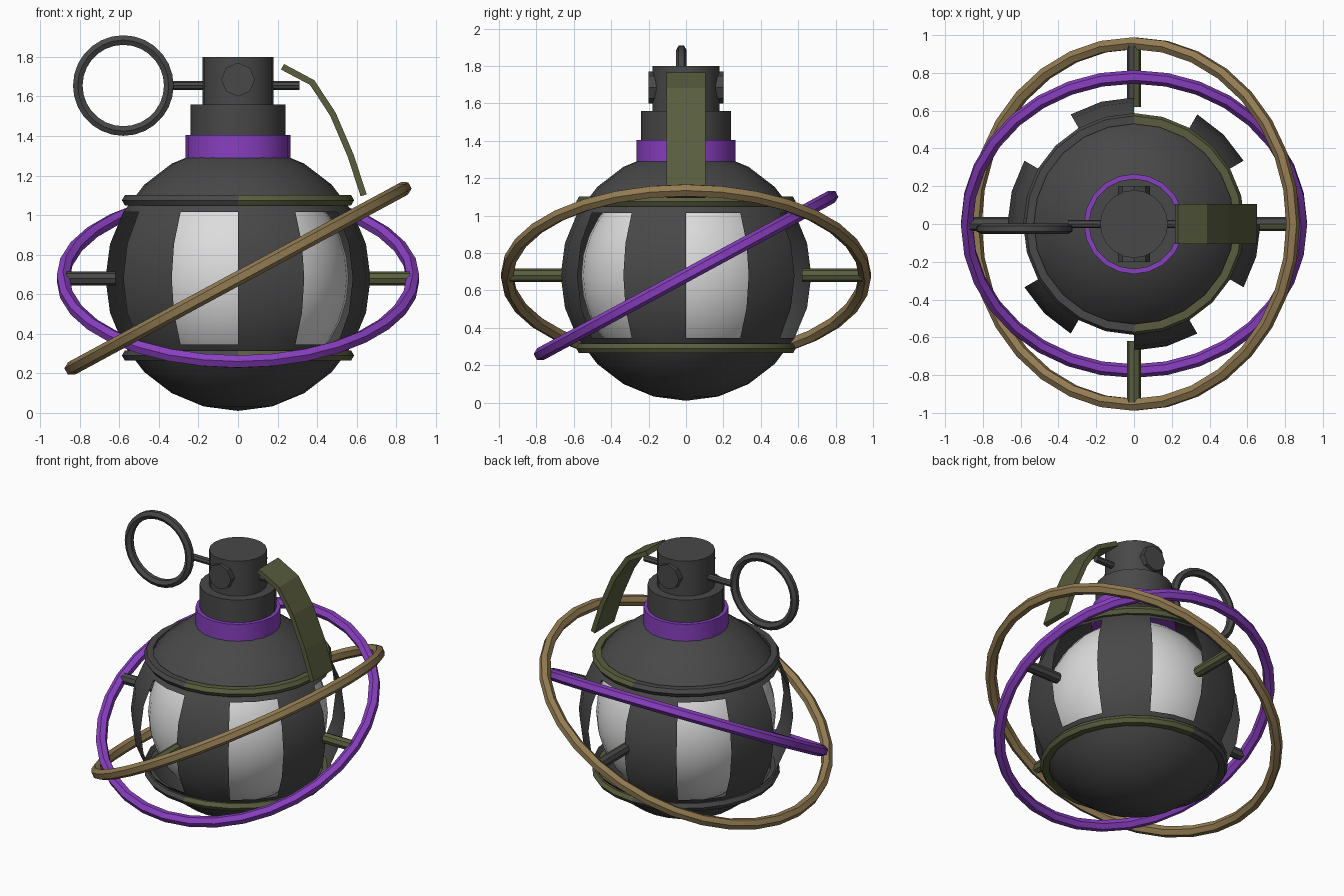
import bpy, bmesh, math
from mathutils import Matrix, Vector

if "Cube" in bpy.data.objects:
    bpy.data.objects.remove(bpy.data.objects["Cube"])

CZ = 0.68                     # body centre height
TILT = math.radians(28.4)     # orbit ring tilt


def material(name, rgb):
    m = bpy.data.materials.new(name)
    m.diffuse_color = (*rgb, 1)
    m.use_nodes = True
    m.node_tree.nodes["Principled BSDF"].inputs["Base Color"].default_value = m.diffuse_color
    return m


DARK = material("charcoal", (0.065, 0.065, 0.065))
WHITE = material("light_grey", (0.72, 0.72, 0.72))
PURPLE = material("purple", (0.25, 0.05, 0.53))
GOLD = material("bronze", (0.29, 0.2, 0.085))
OLIVE = material("olive", (0.1, 0.11, 0.048))


def finish(name, bm, mats, rule=None, smooth=30, matrix=None):
    """Turn a bmesh into an object; rule(face centre) picks the material slot."""
    if matrix:
        bm.transform(matrix)
    bm.normal_update()
    for f in bm.faces:
        f.material_index = rule(f.calc_center_median()) if rule else 0
    me = bpy.data.meshes.new(name)
    bm.to_mesh(me)
    bm.free()
    for m in mats:
        me.materials.append(m)
    if smooth:
        me.shade_smooth()
        me.set_sharp_from_angle(angle=math.radians(smooth))
    ob = bpy.data.objects.new(name, me)
    bpy.context.collection.objects.link(ob)
    return ob


def lathe(profile, segs):
    """Spin a closed (radius, z) loop about the z axis."""
    bm = bmesh.new()
    rings = []
    for i in range(segs):
        a = 2 * math.pi * i / segs
        rings.append([bm.verts.new((r * math.cos(a), r * math.sin(a), z)) for r, z in profile])
    n = len(profile)
    for i in range(segs):
        p, q = rings[i], rings[(i + 1) % segs]
        for j in range(n):
            k = (j + 1) % n
            bm.faces.new((p[j], q[j], q[k], p[k]))
    bmesh.ops.recalc_face_normals(bm, faces=bm.faces)
    return bm


def torus(major, minor, segs, sides):
    step = 2 * math.pi / sides
    return lathe([(major + minor * math.cos(step * (j + 0.5)),
                   minor * math.sin(step * (j + 0.5))) for j in range(sides)], segs)


def rod(radius, start, end, sides):
    """Capped cylinder between two points."""
    a, b = Vector(start), Vector(end)
    bm = bmesh.new()
    bmesh.ops.create_cone(bm, cap_ends=True, segments=sides, radius1=radius,
                          radius2=radius, depth=(b - a).length)
    rot = (b - a).to_track_quat('Z', 'Y').to_matrix().to_4x4()
    bm.transform(Matrix.Translation((a + b) / 2) @ rot)
    return bm


def sphere(radius, u, v):
    bm = bmesh.new()
    bmesh.ops.create_uvsphere(bm, u_segments=u, v_segments=v, radius=radius)
    return bm


# Outer shell with six open windows
bm = sphere(0.67, 24, 12)
windows = []
for f in bm.faces:
    c = f.calc_center_median()
    lon = math.degrees(math.atan2(c.y, c.x)) % 360
    if abs(c.z) < 0.33 and int(lon // 30) % 2 == 0:
        windows.append(f)
bmesh.ops.delete(bm, geom=windows, context='FACES')
finish("outer_shell", bm, [DARK], matrix=Matrix.Translation((0, 0, CZ)))

# Pale core seen through the windows
finish("inner_core", sphere(0.56, 32, 16), [WHITE], matrix=Matrix.Translation((0, 0, CZ)))

# Bands around the shell, olive on one half
for name, z in (("upper_band", 1.075), ("lower_band", 0.29)):
    prof = [(0.53, z - 0.026), (0.572, z - 0.026), (0.587, z), (0.572, z + 0.026), (0.53, z + 0.026)]
    finish(name, lathe(prof, 24), [DARK, OLIVE], lambda c: int(c.x > 0))

# Stacked neck
finish("collar", rod(0.265, (0, 0, 1.26), (0, 0, 1.405), 20), [PURPLE])
finish("neck", rod(0.24, (0, 0, 1.40), (0, 0, 1.56), 20), [DARK])
finish("fuse_head", rod(0.18, (0, 0, 1.55), (0, 0, 1.80), 20), [DARK])
for name, s in (("front_bolt", -1), ("back_bolt", 1)):
    finish(name, rod(0.085, (0, s * 0.12, 1.685), (0, s * 0.2, 1.685), 8), [DARK])

# Safety pin and pull ring
finish("pin", rod(0.022, (-0.35, 0, 1.655), (0.31, 0, 1.655), 8), [DARK])
finish("pull_ring", torus(0.23, 0.028, 28, 6), [DARK],
       matrix=Matrix.Translation((-0.58, -0.025, 1.655)) @ Matrix.Rotation(math.pi / 2, 4, 'X'))

# Bent safety lever
path = [Vector(p) for p in ((0.225, 1.75), (0.375, 1.67), (0.48, 1.51), (0.57, 1.30), (0.635, 1.10))]
bm = bmesh.new()
sections = []
for i, p in enumerate(path):
    t = (path[min(i + 1, 4)] - path[max(i - 1, 0)]).normalized()
    n = Vector((-t.y, t.x)) * 0.016
    a, b = p + n, p - n
    sections.append([bm.verts.new((q.x, y, q.y)) for q, y in
                     ((a, -0.105), (a, 0.105), (b, 0.105), (b, -0.105))])
for p, q in zip(sections, sections[1:]):
    for j in range(4):
        k = (j + 1) % 4
        bm.faces.new((p[j], p[k], q[k], q[j]))
bm.faces.new(sections[0])
bm.faces.new(sections[-1])
bmesh.ops.recalc_face_normals(bm, faces=bm.faces)
finish("safety_lever", bm, [OLIVE], smooth=0)

# Two tilted orbit rings
lift = Matrix.Translation((0, 0, CZ))
finish("bronze_orbit_ring", torus(0.957, 0.036, 32, 6), [GOLD],
       matrix=lift @ Matrix.Rotation(-TILT, 4, 'Y'))
finish("purple_orbit_ring", torus(0.885, 0.036, 32, 6), [PURPLE],
       matrix=lift @ Matrix.Rotation(TILT, 4, 'X'))

# Struts joining body and rings, partly olive
struts = (
    ("right_strut", (1, 0), 0.87, lambda c: int(c.y < 0)),
    ("left_strut", (-1, 0), 0.87, lambda c: 0),
    ("back_strut", (0, 1), 0.945, lambda c: int(c.x > 0)),
    ("front_strut", (0, -1), 0.945, lambda c: 1),
)
for name, (dx, dy), end, rule in struts:
    bm = rod(0.036, (dx * 0.62, dy * 0.62, CZ), (dx * end, dy * end, CZ), 8)
    finish(name, bm, [DARK, OLIVE], rule)
